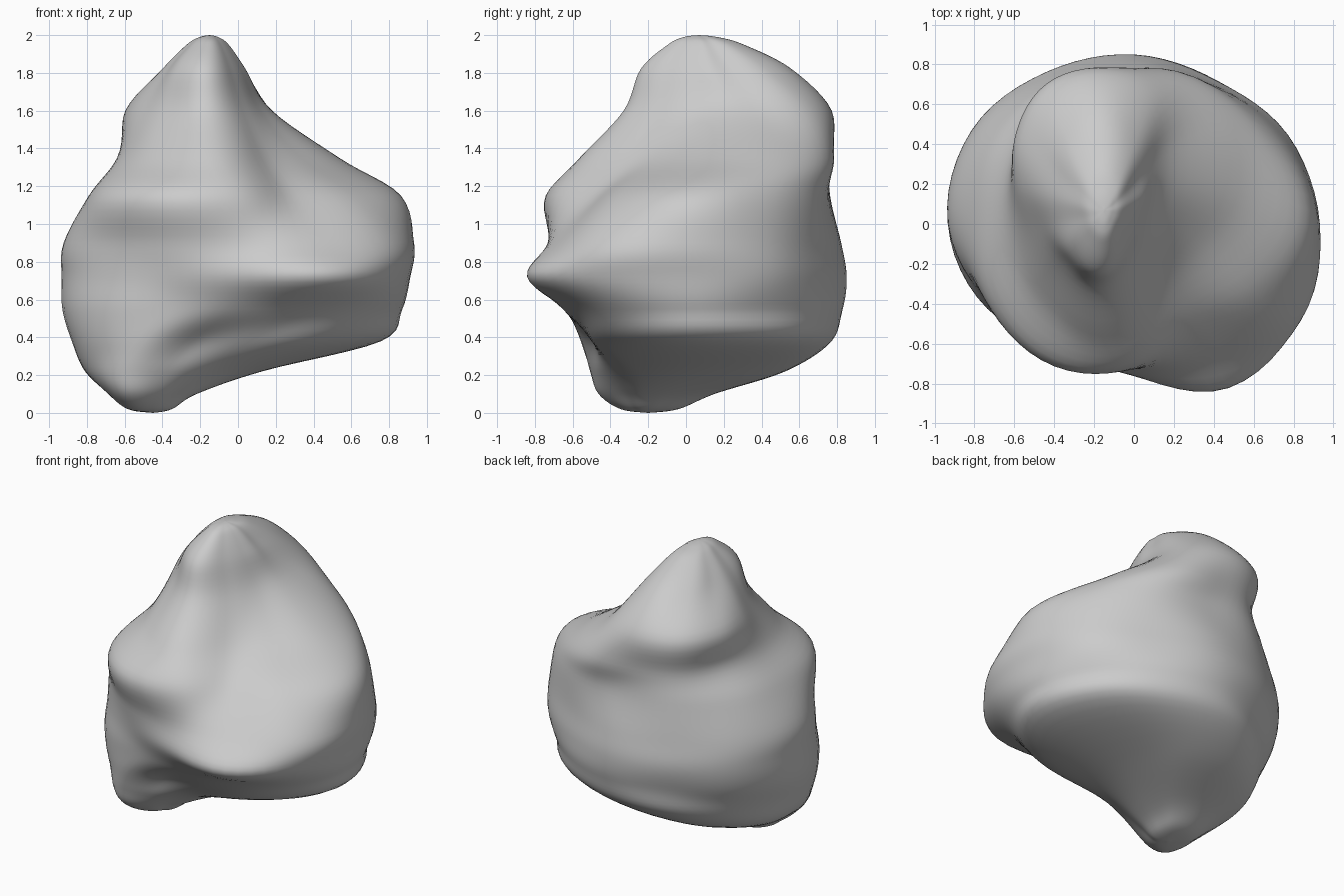
import bpy, bmesh, math

if "Cube" in bpy.data.objects:
    bpy.data.objects.remove(bpy.data.objects["Cube"])

# horizontal cross-sections: (z, centre x, centre y) and radii every 30 degrees from +x
FOOT = ((0.10, -0.42, -0.15), (.20, .22, .28, .30, .30, .28, .26, .30, .35, .27, .20, .20))
PEAK = ((1.82, -0.16, 0.13), (.20, .22, .34, .43, .37, .27, .24, .24, .31, .37, .25, .20))
BODY = [
    ((0.22, -0.35, -0.05), (.47, .52, .60, .57, .52, .48, .46, .48, .51, .42, .38, .42)),
    ((0.38, -0.20, -0.05), (.95, .95, .88, .81, .73, .69, .68, .65, .58, .45, .52, .75)),
    ((0.55, 0.00, 0.00), (.87, .84, .82, .83, .84, .91, .93, .85, .70, .65, .72, .83)),
    ((0.72, 0.00, 0.00), (.91, .89, .83, .85, .88, .94, .93, .83, .73, .76, .95, .95)),
    ((0.90, 0.00, 0.00), (.93, .88, .81, .82, .86, .92, .92, .82, .76, .73, .80, .94)),
    ((1.15, 0.00, 0.00), (.86, .83, .80, .76, .82, .82, .79, .82, .81, .71, .55, .70)),
    ((1.35, -0.10, 0.15), (.62, .68, .69, .62, .61, .55, .54, .57, .65, .71, .50, .50)),
    ((1.60, -0.15, 0.20), (.32, .38, .52, .57, .57, .50, .43, .40, .45, .53, .38, .31)),
]


def scaled(row, k):
    return tuple(r * k for r in row)


def spline(p0, p1, p2, p3, t):
    return tuple(0.5 * (2*b + (c - a)*t + (2*a - 5*b + 4*c - d)*t*t + (3*b - a - 3*c + d)*t**3)
                 for a, b, c, d in zip(p0, p1, p2, p3))


# rounded foot and rounded peak
rows = [((0.0, -0.45, -0.20), scaled(FOOT[1], 0)), ((0.02, -0.45, -0.19), scaled(FOOT[1], .5)), FOOT]
rows += BODY
rows += [PEAK, ((1.95, -0.15, 0.09), scaled(PEAK[1], .5)), ((1.99, -0.15, 0.07), scaled(PEAK[1], .22)),
         ((2.0, -0.15, 0.07), scaled(PEAK[1], 0))]
rows = [c + r for c, r in rows]

# smooth interpolation between sections
STEPS, AROUND = 6, 6
levels = []
for i in range(len(rows) - 1):
    a, b, c, d = (rows[min(max(i + k, 0), len(rows) - 1)] for k in (-1, 0, 1, 2))
    levels += [spline(a, b, c, d, s / STEPS) for s in range(STEPS)]

bm = bmesh.new()
rings = []
for lev in levels[1:]:
    z, cx, cy, *radii = lev
    ring = []
    for k in range(12):
        ctrl = [(radii[(k + j) % 12],) for j in (-1, 0, 1, 2)]
        for s in range(AROUND):
            r = spline(*ctrl, s / AROUND)[0]
            ang = math.radians(30 * (k + s / AROUND))
            ring.append(bm.verts.new((cx + r * math.cos(ang), cy + r * math.sin(ang), min(max(z, 0), 2))))
    rings.append(ring)

# skin the rings and close both ends
n = 12 * AROUND
for lo, hi in zip(rings, rings[1:]):
    for k in range(n):
        bm.faces.new((lo[k], lo[(k + 1) % n], hi[(k + 1) % n], hi[k]))
bottom = bm.verts.new((-0.45, -0.20, 0.0))
top = bm.verts.new((-0.15, 0.07, 2.0))
for k in range(n):
    bm.faces.new((rings[0][(k + 1) % n], rings[0][k], bottom))
    bm.faces.new((rings[-1][k], rings[-1][(k + 1) % n], top))
for f in bm.faces:
    f.smooth = True

mesh = bpy.data.meshes.new("boulder")
bm.to_mesh(mesh)
bm.free()
boulder = bpy.data.objects.new("boulder", mesh)
bpy.context.collection.objects.link(boulder)
